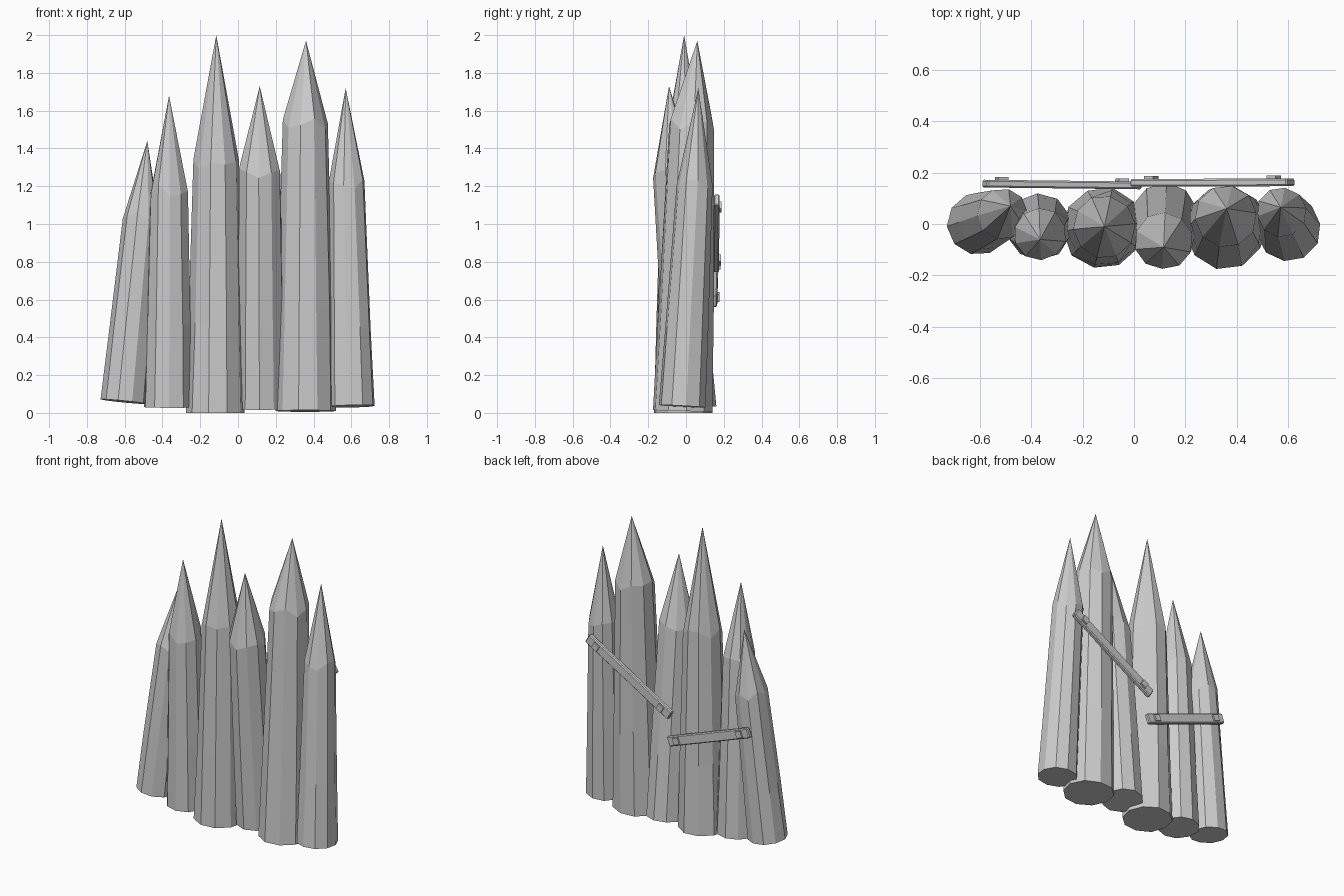
import bpy, bmesh, math, random
from mathutils import Vector, Matrix

random.seed(4)
SIDES = 10

cube = bpy.data.objects.get("Cube")
if cube:
    bpy.data.objects.remove(cube, do_unlink=True)

grey = bpy.data.materials.new("plain_grey")
grey.use_nodes = True
grey.diffuse_color = (0.6, 0.6, 0.6, 1)
grey.node_tree.nodes["Principled BSDF"].inputs["Base Color"].default_value = (0.6, 0.6, 0.6, 1)


def finish(name, bm):
    """Turn a bmesh into a flat shaded grey object."""
    bmesh.ops.recalc_face_normals(bm, faces=bm.faces)
    mesh = bpy.data.meshes.new(name)
    bm.to_mesh(mesh)
    bm.free()
    mesh.materials.append(grey)
    obj = bpy.data.objects.new(name, mesh)
    bpy.context.collection.objects.link(obj)
    return obj


def stake(name, base, base_r, shoulder, shoulder_r, tip, turn):
    """Leaning, tapered log with a sharpened point."""
    base, shoulder, tip = Vector(base), Vector(shoulder), Vector(tip)
    rot = (shoulder - base).to_track_quat('Z', 'Y')
    bm = bmesh.new()
    rings = []
    for t in (0, 0.36, 1):
        centre = base.lerp(shoulder, t)
        radius = base_r + (shoulder_r - base_r) * t
        ring = []
        for i in range(SIDES):
            a = math.tau * (i + turn) / SIDES
            r = radius * random.uniform(0.97, 1.02)
            lift = random.uniform(-0.03, 0.03) if t else 0
            ring.append(bm.verts.new(centre + rot @ Vector((r * math.cos(a), r * math.sin(a), lift))))
        rings.append(ring)
    bm.faces.new(rings[0])
    point = bm.verts.new(tip)
    for i in range(SIDES):
        j = (i + 1) % SIDES
        for low, high in zip(rings, rings[1:]):
            bm.faces.new((low[i], low[j], high[j], high[i]))
        bm.faces.new((rings[-1][i], rings[-1][j], point))
    return finish(name, bm)


def box(name, centre, size, x_axis, bevel=0.0):
    """Box whose length follows x_axis and whose thickness faces the back."""
    x = Vector(x_axis).normalized()
    y = Vector((0, 0, 1)).cross(x).normalized()
    z = x.cross(y)
    frame = Matrix((x, y, z)).transposed().to_4x4()
    bm = bmesh.new()
    bmesh.ops.create_cube(bm, size=1)
    bmesh.ops.scale(bm, vec=size, verts=bm.verts)
    if bevel:
        bmesh.ops.bevel(bm, geom=bm.edges[:], offset=bevel, segments=1, affect='EDGES')
    bmesh.ops.transform(bm, matrix=Matrix.Translation(centre) @ frame, verts=bm.verts)
    return finish(name, bm)


# Row of sharpened stakes, from the model's right to its left
stake("stake_1", (-0.607, 0.0, 0.06), 0.123, (-0.51, 0.04, 1.03), 0.1, (-0.48, 0.07, 1.44), 0.0)
stake("stake_2", (-0.37, -0.01, 0.03), 0.13, (-0.365, -0.04, 1.18), 0.103, (-0.365, -0.06, 1.68), 0.3)
stake("stake_3", (-0.12, -0.015, 0.0), 0.16, (-0.117, -0.01, 1.32), 0.122, (-0.115, -0.01, 2.0), 0.0)
stake("stake_4", (0.12, 0.03, 0.025), 0.13, (0.115, -0.068, 1.28), 0.112, (0.115, -0.09, 1.73), 0.5)
stake("stake_5", (0.355, -0.015, 0.01), 0.162, (0.356, 0.03, 1.53), 0.122, (0.36, 0.06, 1.97), 0.2)
stake("stake_6", (0.602, -0.02, 0.035), 0.125, (0.573, 0.045, 1.21), 0.097, (0.57, 0.065, 1.72), 0.6)


def plank(name, start, end):
    """Back brace with a square nail head near each end."""
    a, b = Vector(start), Vector(end)
    box(name, (a + b) / 2, ((b - a).length, 0.03, 0.065), b - a, 0.006)
    for i, t in enumerate((0.11, 0.89)):
        spot = a.lerp(b, t) + Vector((0, 0.015, 0))
        box(f"{name}_nail_{i + 1}", spot, (0.042, 0.022, 0.042), b - a)


# Crooked braces on the back
plank("upper_brace", (0.0, 0.16, 0.77), (0.61, 0.162, 1.13))
plank("lower_brace", (0.02, 0.15, 0.59), (-0.58, 0.157, 0.81))
